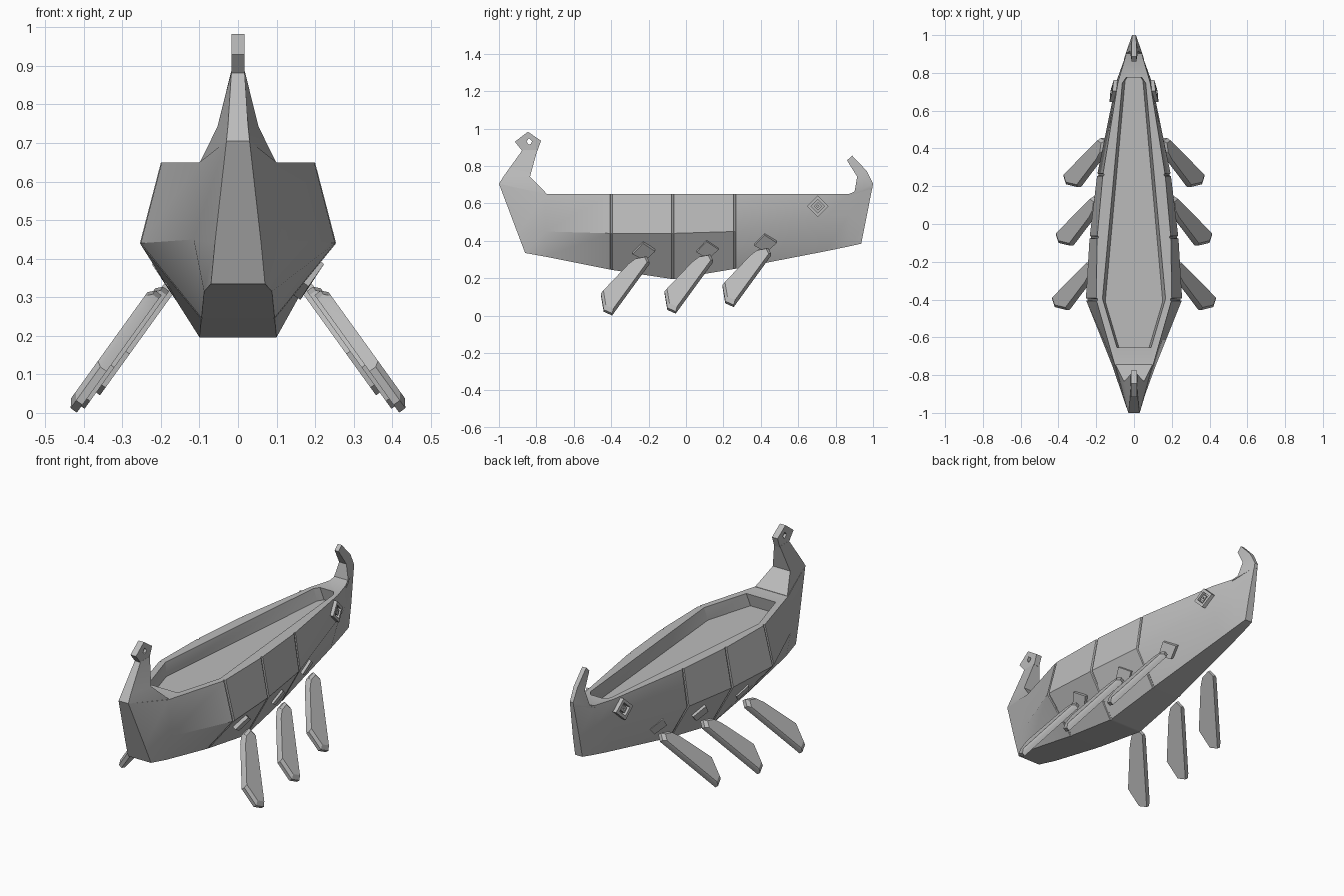
import bpy, bmesh, math
from mathutils import Vector

if "Cube" in bpy.data.objects:
    bpy.data.objects.remove(bpy.data.objects["Cube"], do_unlink=True)

grey = bpy.data.materials.new("plain_grey")
grey.use_nodes = True
grey.diffuse_color = (0.5, 0.5, 0.5, 1)
grey.node_tree.nodes["Principled BSDF"].inputs["Base Color"].default_value = (0.5, 0.5, 0.5, 1)


def finish(name, bm, angle=30, mirror=False):
    """Turn a bmesh into a shaded, coloured object."""
    bmesh.ops.recalc_face_normals(bm, faces=bm.faces)
    mesh = bpy.data.meshes.new(name)
    bm.to_mesh(mesh)
    bm.free()
    mesh.materials.append(grey)
    obj = bpy.data.objects.new(name, mesh)
    bpy.context.collection.objects.link(obj)
    bpy.ops.object.select_all(action='DESELECT')
    obj.select_set(True)
    bpy.context.view_layer.objects.active = obj
    if mirror:
        obj.modifiers.new("mirror", 'MIRROR')
        bpy.ops.object.modifier_apply(modifier="mirror")
    bpy.ops.object.shade_smooth_by_angle(angle=math.radians(angle))
    return obj


def loft(sections):
    """Skin equal-length closed sections and cap both ends."""
    bm = bmesh.new()
    rings = [[bm.verts.new(p) for p in s] for s in sections]
    n = len(rings[0])
    for a, b in zip(rings, rings[1:]):
        for i in range(n):
            j = (i + 1) % n
            bm.faces.new((a[i], a[j], b[j], b[i]))
    bm.faces.new(rings[0])
    bm.faces.new(rings[-1][::-1])
    return bm


def frame(outer, inner, offset):
    """Extruded outline with a hole of the same number of corners."""
    bm = bmesh.new()
    off = Vector(offset)
    loops = [[bm.verts.new(Vector(p) + d) for p in pts]
             for pts, d in ((outer, -off), (outer, off), (inner, off), (inner, -off))]
    n = len(outer)
    for k in range(4):
        a, b = loops[k], loops[(k + 1) % 4]
        for i in range(n):
            j = (i + 1) % n
            bm.faces.new((a[i], a[j], b[j], b[i]))
    return bm


# Hull stations: keel, bilge and rail points for one side
def station(y, xb, zb, xm, zm, xt):
    return [Vector((xb, y, zb)), Vector((xm, y, zm)), Vector((xt, y, 0.65))]


stem = [Vector((0.07, -0.86, 0.335)), Vector((0.06, -0.9, 0.44)), Vector((0.03, -1, 0.705))]
stern = [Vector((0.022, 0.937, 0.385)), Vector((0.02, 0.96, 0.5)), Vector((0.01, 1, 0.705))]
ribs = [
    station(-0.75, 0.088, 0.315, 0.115, 0.45, 0.1),
    station(-0.4, 0.095, 0.245, 0.255, 0.44, 0.2),
    station(-0.07, 0.1, 0.195, 0.235, 0.44, 0.195),
    station(0.26, 0.085, 0.25, 0.195, 0.45, 0.165),
    station(0.75, 0.042, 0.345, 0.095, 0.53, 0.085),
    station(0.87, 0.03, 0.37, 0.052, 0.54, 0.05),
]


def rib_at(y):
    for a, b in zip(ribs, ribs[1:]):
        if a[0].y <= y <= b[0].y:
            t = (y - a[0].y) / (b[0].y - a[0].y)
            return [p.lerp(q, t) for p, q in zip(a, b)]


def hull_x(y, z):
    keel, bilge, rail = rib_at(y)
    a, b = (keel, bilge) if z < bilge.z else (bilge, rail)
    return a.x + (b.x - a.x) * (z - a.z) / (b.z - a.z)


# Hull with narrow grooves between the side panels
halves = [stem, ribs[0]]
for rib in ribs[1:4]:
    for dy, shrink in ((-0.007, 1), (-0.004, 0.965), (0.004, 0.965), (0.007, 1)):
        halves.append([Vector((p.x * shrink, p.y, p.z)) for p in rib_at(rib[0].y + dy)])
halves += [ribs[4], ribs[5], stern]
sections = [h + [Vector((-p.x, p.y, p.z)) for p in reversed(h)] for h in halves]
hull = finish("hull", loft(sections))

# Sunken deck cut with a tapered well
rim = [(0.09, -0.655), (0.167, -0.395), (0.062, 0.745), (0.042, 0.775)]


def well(z, grow):
    side = [(x + grow, y + math.copysign(grow, y)) for x, y in rim]
    return [(x, y, z) for x, y in side] + [(-x, y, z) for x, y in reversed(side)]


cutter = finish("deck_cutter", loft([well(0.58, -0.015), well(0.65, 0), well(0.75, 0)]))
cut = hull.modifiers.new("deck", 'BOOLEAN')
cut.operation = 'DIFFERENCE'
cut.solver = 'EXACT'
cut.object = cutter
bpy.context.view_layer.objects.active = hull
bpy.ops.object.modifier_apply(modifier="deck")
bpy.data.objects.remove(cutter, do_unlink=True)
bpy.ops.object.select_all(action='DESELECT')
hull.select_set(True)
bpy.context.view_layer.objects.active = hull
bpy.ops.object.shade_smooth_by_angle(angle=math.radians(50))


# Raised posts at both ends: outer and inner edge (half width, y, z) per level
def post(name, levels):
    secs = []
    for (xo, yo, zo), (xi, yi, zi) in levels:
        secs.append([(xo, yo, zo), (xi, yi, zi), (-xi, yi, zi), (-xo, yo, zo)])
    finish(name, loft(secs), 35)


post("prow_post", [((0.032, -0.99, 0.68), (0.1, -0.745, 0.64)),
                   ((0.03, -1, 0.705), (0.098, -0.745, 0.652)),
                   ((0.026, -0.975, 0.745), (0.053, -0.834, 0.743)),
                   ((0.017, -0.875, 0.885), (0.018, -0.795, 0.885))])
post("stern_post", [((0.011, 0.996, 0.68), (0.055, 0.867, 0.64)),
                    ((0.01, 1, 0.705), (0.045, 0.9, 0.655)),
                    ((0.012, 0.965, 0.775), (0.022, 0.915, 0.743)),
                    ((0.012, 0.888, 0.856), (0.012, 0.861, 0.83))])

# Square curl with a hole on the prow
curl = [(0, -0.915, 0.93), (0, -0.845, 0.983), (0, -0.775, 0.935), (0, -0.795, 0.88), (0, -0.875, 0.88)]
eye = [(0, -0.853, 0.93), (0, -0.84, 0.948), (0, -0.822, 0.932), (0, -0.83, 0.918), (0, -0.84, 0.914)]
finish("prow_curl", frame(curl, eye, (0.017, 0, 0)))


# Diamond badges near the stern
def diamond(r):
    pts = [(0.705 + r * cy, 0.585 + r * cz) for cy, cz in ((-1, 0), (0, 1), (1, 0), (0, -1))]
    return [(hull_x(y, z) + 0.005, y, z) for y, z in pts]


finish("badge_frame", frame(diamond(0.058), diamond(0.036), (0.016, 0, 0)), mirror=True)
finish("badge_centre", frame(diamond(0.021), diamond(0.007), (0.012, 0, 0)), mirror=True)

# Oar ports and flat oar blades, three on each side
blade = [(-0.305, 0.275), (-0.265, 0.305), (-0.21, 0.315), (-0.195, 0.285),
         (-0.395, 0.01), (-0.44, 0.03), (-0.455, 0.117)]
port = [(-0.285, 0.335), (-0.23, 0.393), (-0.165, 0.35), (-0.22, 0.3)]
normal = Vector((0.81, 0, 0.584))
for label, dx, dy, dz in (("front", 0, 0, 0), ("middle", -0.02, 0.34, 0.01), ("rear", -0.06, 0.65, 0.045)):
    mid = [Vector((0.215 + 0.72 * (0.31 - z) + dx, y + dy, z + dz)) for y, z in blade]
    centre = sum(mid, Vector()) / len(mid)
    top = [p.lerp(centre, 0.1) + normal * 0.018 for p in mid]
    low = [p - normal * 0.016 for p in mid]
    finish(label + "_oar", loft([low, [p + normal * 0.004 for p in mid], top]), mirror=True)
    base = [Vector((hull_x(y + dy, z + dz), y + dy, z + dz)) for y, z in port]
    out = Vector((0.83, 0, -0.56))
    finish(label + "_oar_port", loft([[p - out * 0.02 for p in base], [p + out * 0.012 for p in base]]), mirror=True)
